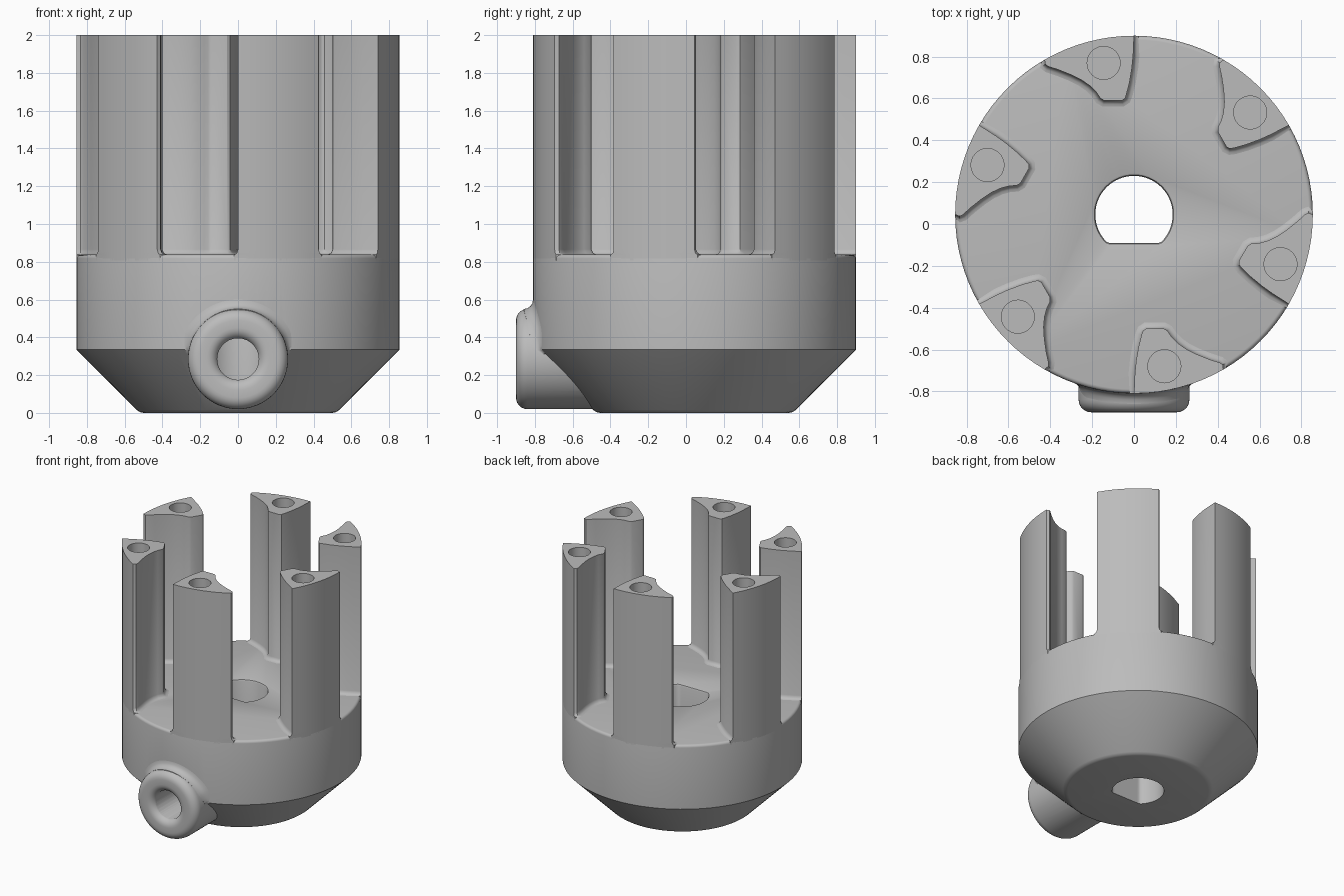
import bpy, bmesh
from math import sin, cos, pi, radians, sqrt, hypot
from mathutils import Vector, Matrix

cube = bpy.data.objects.get("Cube")
if cube:
    bpy.data.objects.remove(cube, do_unlink=True)

CY = 0.045            # y of the main axis
R = 0.855             # outer radius
FLOOR = 0.838         # height of the floor between the posts
BOSS_Z = 0.285
SEGS = 96

grey = bpy.data.materials.new("plain grey")
grey.use_nodes = True
grey.diffuse_color = (0.5, 0.5, 0.5, 1)
grey.node_tree.nodes["Principled BSDF"].inputs["Base Color"].default_value = (0.5, 0.5, 0.5, 1)


def loft(name, rings):
    """Closed solid skinned through rings of equal point count."""
    bm = bmesh.new()
    rows = [[bm.verts.new(p) for p in ring] for ring in rings]
    n = len(rows[0])
    for a, b in zip(rows, rows[1:]):
        for i in range(n):
            j = (i + 1) % n
            bm.faces.new((a[i], a[j], b[j], b[i]))
    bm.faces.new(rows[0])
    bm.faces.new(rows[-1])
    bmesh.ops.recalc_face_normals(bm, faces=bm.faces[:])
    mesh = bpy.data.meshes.new(name)
    bm.to_mesh(mesh)
    bm.free()
    mesh.materials.append(grey)
    obj = bpy.data.objects.new(name, mesh)
    bpy.context.collection.objects.link(obj)
    return obj


def circle(r, n=SEGS):
    return [(r * cos(2 * pi * i / n), r * sin(2 * pi * i / n)) for i in range(n)]


def upright(name, profile, x=0, y=CY, n=SEGS):
    return loft(name, [[(x + u, y + v, z) for u, v in circle(r, n)] for r, z in profile])


def forward(name, profile, n=64):
    return loft(name, [[(u, y, BOSS_Z + v) for u, v in circle(r, n)] for r, y in profile])


def boolean(target, tool, operation):
    mod = target.modifiers.new(operation, "BOOLEAN")
    mod.operation, mod.object, mod.solver = operation, tool, "EXACT"
    bpy.context.view_layer.objects.active = target
    bpy.ops.object.modifier_apply(modifier=mod.name)
    bpy.data.objects.remove(tool, do_unlink=True)


def smooth(obj):
    bpy.ops.object.select_all(action="DESELECT")
    obj.select_set(True)
    bpy.context.view_layer.objects.active = obj
    bpy.ops.object.shade_smooth_by_angle(angle=radians(32))


def quarter(cx, cy, rx, ry, start, steps=6):
    """Quarter-circle profile points from a start angle."""
    return [(cx + rx * cos(start + pi / 2 * i / steps), cy + ry * sin(start + pi / 2 * i / steps))
            for i in range(steps + 1)]


# Base: chamfered cup with a softened upper rim
rim = quarter(R - 0.02, FLOOR - 0.02, 0.02, 0.02, 0, 4)
base = upright("base", [(0.5, 0), (0.52, 0.004), (0.535, 0.015), (R, 0.335)] + rim)

# Screw boss with rounded outer rim and rounded hole lip
lip = quarter(0.165, -0.84, 0.06, 0.06, pi, 6)
outer = quarter(0.205, -0.84, 0.06, 0.06, 1.5 * pi, 6)
boss = forward("boss", lip + outer + [(0.265, -0.4)])
boolean(base, boss, "UNION")

# D-shaped shaft bore, with a softened upper edge
def bore_ring(grow, z):
    flat = -0.135 - grow
    pts = [(x, max(y, flat)) for x, y in circle(0.185 + grow, 64)]
    return [(x, y + CY, z) for x, y in pts]

bore = loft("bore_cutter", [bore_ring(0, -0.1), bore_ring(0, FLOOR - 0.015),
                            bore_ring(0.005, FLOOR - 0.004), bore_ring(0.018, FLOOR + 0.002),
                            bore_ring(0.018, FLOOR + 0.1)])
boolean(base, bore, "DIFFERENCE")
boolean(base, forward("screw_cutter", [(0.11, -1), (0.11, 0)]), "DIFFERENCE")
smooth(base)

# Fillet where the boss meets the wall
def fillet_section(a):
    f = 0.05 * min(1, 2 * sin(a) + 0.05)
    section = []
    for out, lift in ((-0.02, 1), (0, 1), (0.08, 0.6), (0.3, 0.28), (0.6, 0.07), (1, 0), (-0.02, -0.5)):
        r = 0.265 + (out * f if out > 0 else out)
        x, z = r * cos(a), BOSS_Z + r * sin(a)
        wall = CY - sqrt(min(R, 0.52 + z) ** 2 - x * x)
        section.append((x, wall - lift * f, z))
    return section

smooth(loft("boss_fillet", [fillet_section(radians(6 + 4 * i)) for i in range(43)]))

# Post cross-section, relative to the main axis
side = [(0.004, -0.76), (0.01, -0.7), (0.022, -0.63), (0.036, -0.575), (0.043, -0.555),
        (0.058, -0.545), (0.142, -0.545), (0.16, -0.555), (0.18, -0.585), (0.21, -0.615),
        (0.25, -0.643), (0.3, -0.668), (0.36, -0.692), (0.41, -0.708), (0.424, -0.718)]
arc = [(R * cos(radians(-60 - 3.75 * i)), R * sin(radians(-60 - 3.75 * i))) for i in range(9)]
outline = [Vector(p) for p in side + arc]


def grown(amount):
    """Outline pushed outwards but kept inside the outer wall."""
    result = []
    for i, p in enumerate(outline):
        before = (p - outline[i - 1]).normalized()
        after = (outline[(i + 1) % len(outline)] - p).normalized()
        t = (before + after).normalized()
        q = p + amount * Vector((-t.y, t.x))
        if q.length > R:
            q *= R / q.length
        result.append(q)
    return result


# Six posts with flared feet and blind screw holes
levels = [(FLOOR - 0.03, 0.03), (FLOOR, 0.03), (FLOOR + 0.003, 0.018),
          (FLOOR + 0.01, 0.008), (FLOOR + 0.028, 0), (2, 0)]
for k in range(6):
    post = loft("post_%d" % (k + 1), [[(p.x, p.y, z) for p in grown(g)] for z, g in levels])
    hole = upright("hole_cutter", [(0.079, 1.55), (0.079, 2.1)], 0.145, -0.725, 32)
    boolean(post, hole, "DIFFERENCE")
    post.data.transform(Matrix.Translation((0, CY, 0)) @ Matrix.Rotation(radians(60 * k), 4, "Z"))
    smooth(post)
